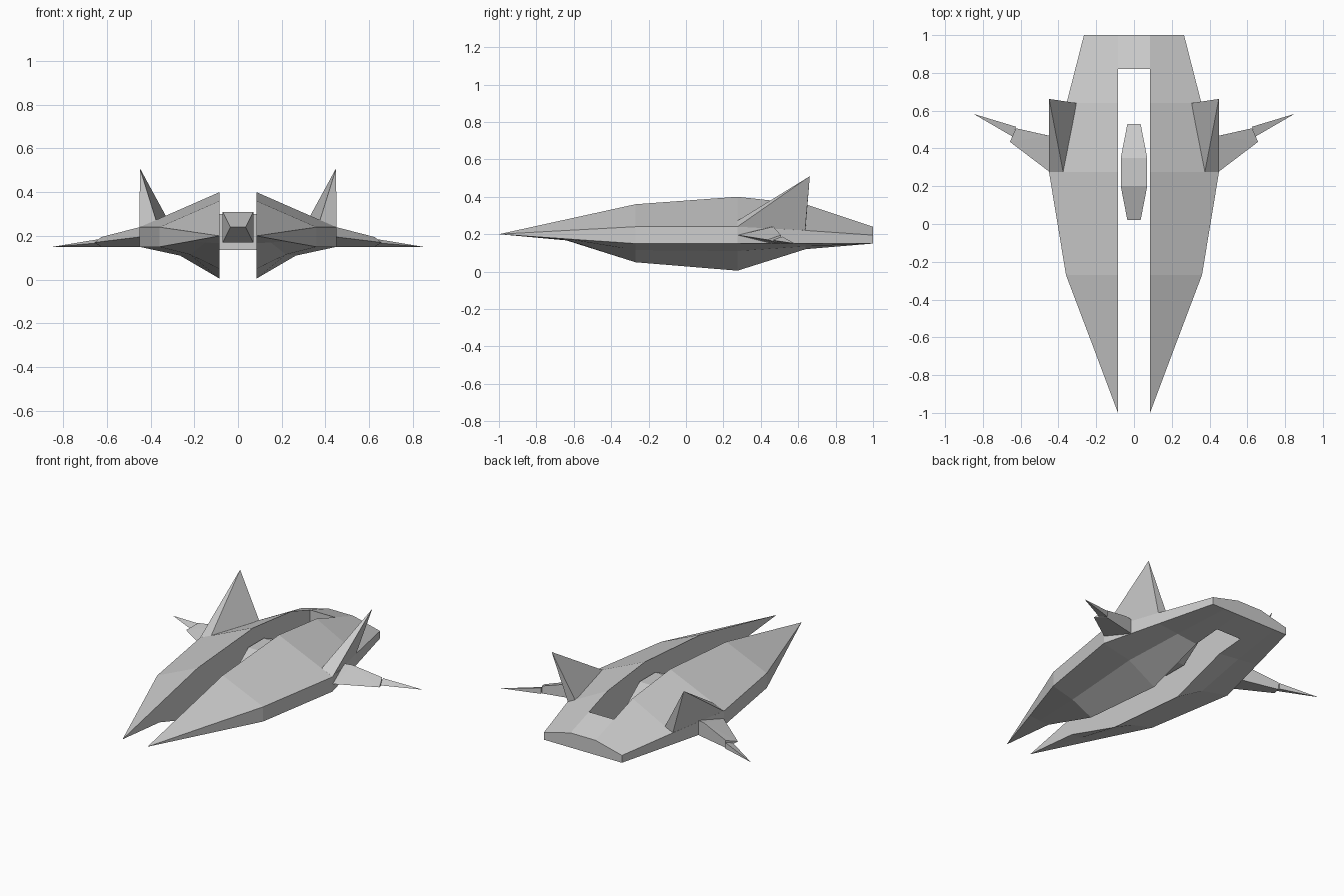
import bpy, bmesh

if "Cube" in bpy.data.objects:
    bpy.data.objects.remove(bpy.data.objects["Cube"])


def finish(bm, name, mirror=True):
    bmesh.ops.recalc_face_normals(bm, faces=bm.faces)
    me = bpy.data.meshes.new(name)
    bm.to_mesh(me)
    bm.free()
    ob = bpy.data.objects.new(name, me)
    bpy.context.collection.objects.link(ob)
    if mirror:
        ob.modifiers.new("mirror", 'MIRROR').use_clip = False
    return ob


def solid(name, points, mirror=True):
    """Faceted convex solid around a few corner points."""
    bm = bmesh.new()
    for p in points:
        bm.verts.new(p)
    bmesh.ops.convex_hull(bm, input=bm.verts[:])
    bmesh.ops.dissolve_limit(bm, angle_limit=0.01, verts=bm.verts[:], edges=bm.edges[:])
    return finish(bm, name, mirror)


IN = 0.085  # half width of the centre slot

# Hull half: y, inner top z, outer x, outer top z, outer bottom z, mid x, mid z, inner bottom z
stations = [
    (-0.64, 0.279, 0.22, 0.22, 0.175, 0.15, 0.17, 0.167),
    (-0.27, 0.36, 0.36, 0.24, 0.15, 0.22, 0.115, 0.05),
    (0.275, 0.40, 0.45, 0.24, 0.15, 0.265, 0.11, 0.005),
    (0.64, 0.36, 0.357, 0.22, 0.15, 0.22, 0.135, 0.12),
    (1.0, 0.24, 0.265, 0.195, 0.15, 0.18, 0.15, 0.15),
]
bm = bmesh.new()
tip = bm.verts.new((IN, -1.0, 0.2))
rings = []
for y, zt, xo, zo, zb, xm, zm, zi in stations:
    ring = [(IN, zt), (xo, zo), (xo, zb), (xm, zm), (IN, zi)]
    rings.append([bm.verts.new((x, y, z)) for x, z in ring])
for i in range(5):
    j = (i + 1) % 5
    bm.faces.new((tip, rings[0][i], rings[0][j]))
    for a, b in zip(rings, rings[1:]):
        bm.faces.new((a[i], b[i], b[j], a[j]))
bm.faces.new(rings[-1])
finish(bm, "hull_halves")

# Bridge joining the halves at the stern
solid("stern_bridge", [(s * IN, y, z) for s in (-1, 1)
                       for y, z in ((0.82, 0.30), (0.82, 0.135), (1.0, 0.24), (1.0, 0.15))], False)

# Cockpit pod floating in the slot
pod = []
for s in (-1, 1):
    pod += [(s * 0.035, 0.02, 0.24), (s * 0.035, 0.53, 0.24)]
    pod += [(s * 0.07, y, z) for y in (0.20, 0.35) for z in (0.17, 0.31)]
solid("cockpit_pod", pod, False)

# Upright fins
solid("tail_fins", [(0.375, 0.275, 0.272), (0.45, 0.275, 0.24), (0.302, 0.64, 0.24),
                    (0.357, 0.637, 0.22), (0.449, 0.662, 0.51)])

# Side wings and their pointed tips
solid("wings", [(0.45, 0.278, 0.195), (0.395, 0.455, 0.24), (0.395, 0.455, 0.15),
                (0.45, 0.467, 0.24), (0.45, 0.467, 0.15),
                (0.657, 0.435, 0.17), (0.625, 0.507, 0.195), (0.625, 0.507, 0.15)])
solid("wing_spikes", [(0.638, 0.46, 0.168), (0.625, 0.515, 0.187), (0.625, 0.515, 0.15),
                      (0.85, 0.583, 0.15)])
